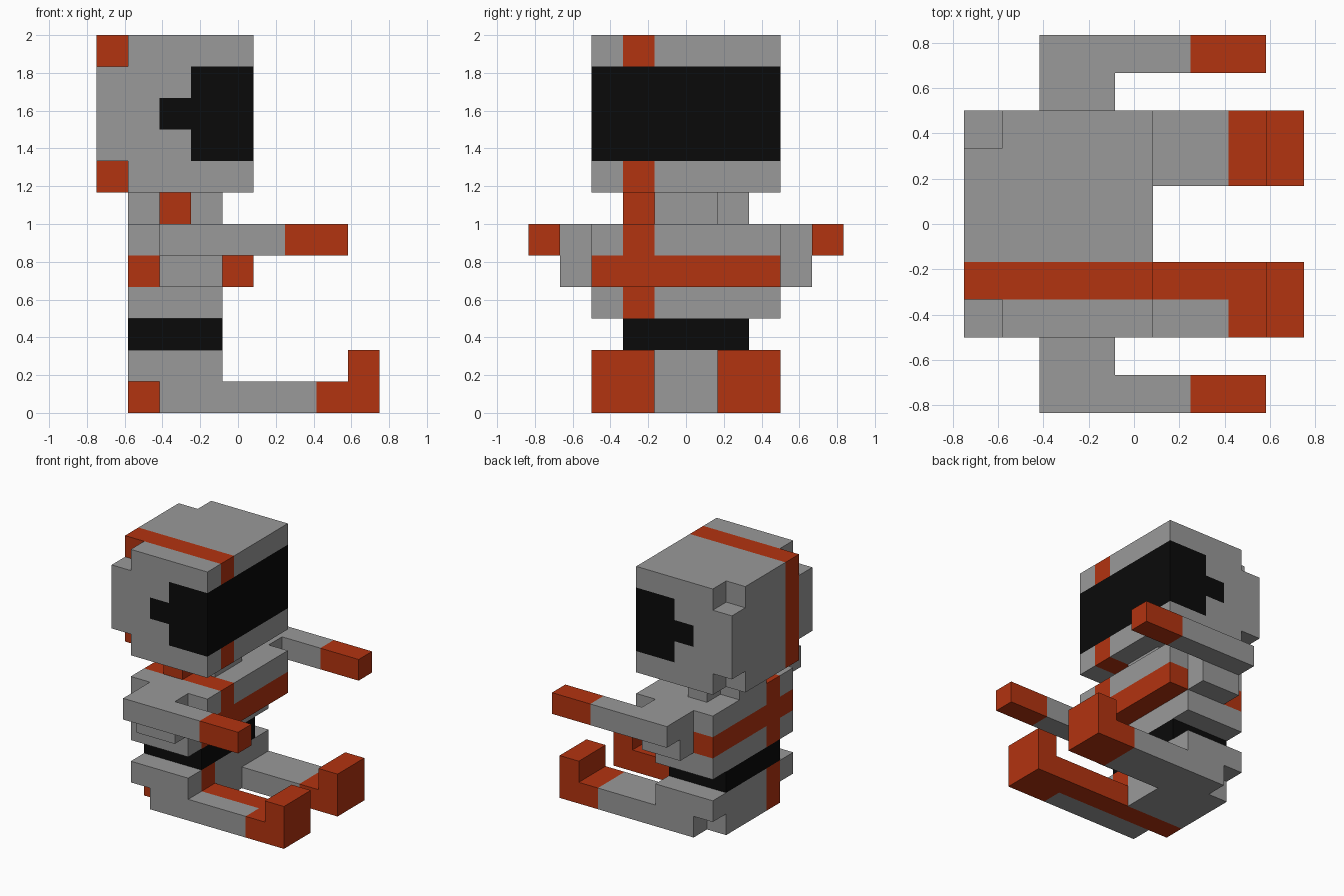
import bpy
import bmesh
import math
from mathutils import Vector

cube = bpy.data.objects.get("Cube")
if cube:
    bpy.data.objects.remove(cube, do_unlink=True)

UNIT = 1 / 6                      # size of one block
ORIGIN = Vector((-4.5, -5, 0))    # grid corner, in blocks
STRIPE_ROW = 3                    # row along y that carries the stripe
GREY, RED, BLACK = 0, 1, 2


def material(name, rgb):
    mat = bpy.data.materials.new(name)
    mat.use_nodes = True
    colour = (*rgb, 1)
    mat.diffuse_color = colour
    bsdf = mat.node_tree.nodes["Principled BSDF"]
    bsdf.inputs["Base Color"].default_value = colour
    bsdf.inputs["Roughness"].default_value = 0.8
    return mat


MATERIALS = [
    material("grey", (0.32, 0.32, 0.32)),
    material("orange_red", (0.45, 0.033, 0.005)),
    material("black", (0.003, 0.003, 0.003)),
]


def box(x0, x1, y0, y1, z0, z1):
    """All grid cells in a block range (end values excluded)."""
    return {(x, y, z) for x in range(x0, x1)
            for y in range(y0, y1) for z in range(z0, z1)}


def mirror(cells):
    return {(x, 9 - y, z) for x, y, z in cells}


def both(cells):
    return cells | mirror(cells)


def build(name, cells, colour):
    """Skin the cells with one closed shell, coloured by a rule per cell."""
    bm = bmesh.new()
    verts = {}
    for cell in sorted(cells):
        for axis in range(3):
            for sign in (-1, 1):
                near = list(cell)
                near[axis] += sign
                if tuple(near) in cells:
                    continue
                corners = []
                for a, b in ((0, 0), (1, 0), (1, 1), (0, 1)):
                    p = list(cell)
                    p[axis] += sign > 0
                    p[(axis + 1) % 3] += a
                    p[(axis + 2) % 3] += b
                    key = tuple(p)
                    if key not in verts:
                        verts[key] = bm.verts.new((Vector(key) + ORIGIN) * UNIT)
                    corners.append(verts[key])
                face = bm.faces.new(corners[::sign])
                face.material_index = colour(*cell)
    # merge flat neighbours of the same colour
    bmesh.ops.dissolve_limit(bm, angle_limit=math.radians(1), verts=bm.verts,
                             edges=bm.edges, delimit={'MATERIAL'})
    mesh = bpy.data.meshes.new(name)
    bm.to_mesh(mesh)
    bm.free()
    for mat in MATERIALS:
        mesh.materials.append(mat)
    obj = bpy.data.objects.new(name, mesh)
    bpy.context.collection.objects.link(obj)


def striped(x, y, z):
    return RED if y == STRIPE_ROW else GREY


# Head with clipped rear corners and a wraparound visor
visor = box(3, 5, 2, 8, 8, 11) | box(2, 3, 2, 8, 9, 10)
clipped = both(box(0, 1, 2, 3, 7, 8) | box(0, 1, 2, 3, 11, 12))
build("head", box(0, 5, 2, 8, 7, 12) - clipped,
      lambda x, y, z: BLACK if (x, y, z) in visor else striped(x, y, z))

# Cross-shaped neck
build("neck", box(1, 4, 4, 6, 6, 7) | box(2, 3, 3, 7, 6, 7), striped)

# Chest with a red band, and the belly below
build("torso", box(1, 5, 2, 8, 4, 6) | box(1, 4, 2, 8, 3, 4),
      lambda x, y, z: RED if z == 4 else striped(x, y, z))

# Belt
build("belt", box(1, 4, 3, 7, 2, 3), lambda x, y, z: BLACK)

# Arms: shoulder block plus forearm with a red hand
arm = box(2, 4, 1, 2, 4, 6) | box(2, 8, 0, 1, 5, 6)
for name, cells in (("front_arm", arm), ("back_arm", mirror(arm))):
    build(name, cells, lambda x, y, z: RED if x >= 6 else GREY)

# Hips and outstretched legs with upturned red feet
hips = box(1, 4, 2, 8, 0, 2) - both(box(1, 2, 2, 3, 0, 1))
legs = both(box(4, 9, 2, 4, 0, 1) | box(8, 9, 2, 4, 1, 2))
build("hips_and_legs", hips | legs,
      lambda x, y, z: RED if x >= 7 else striped(x, y, z))
